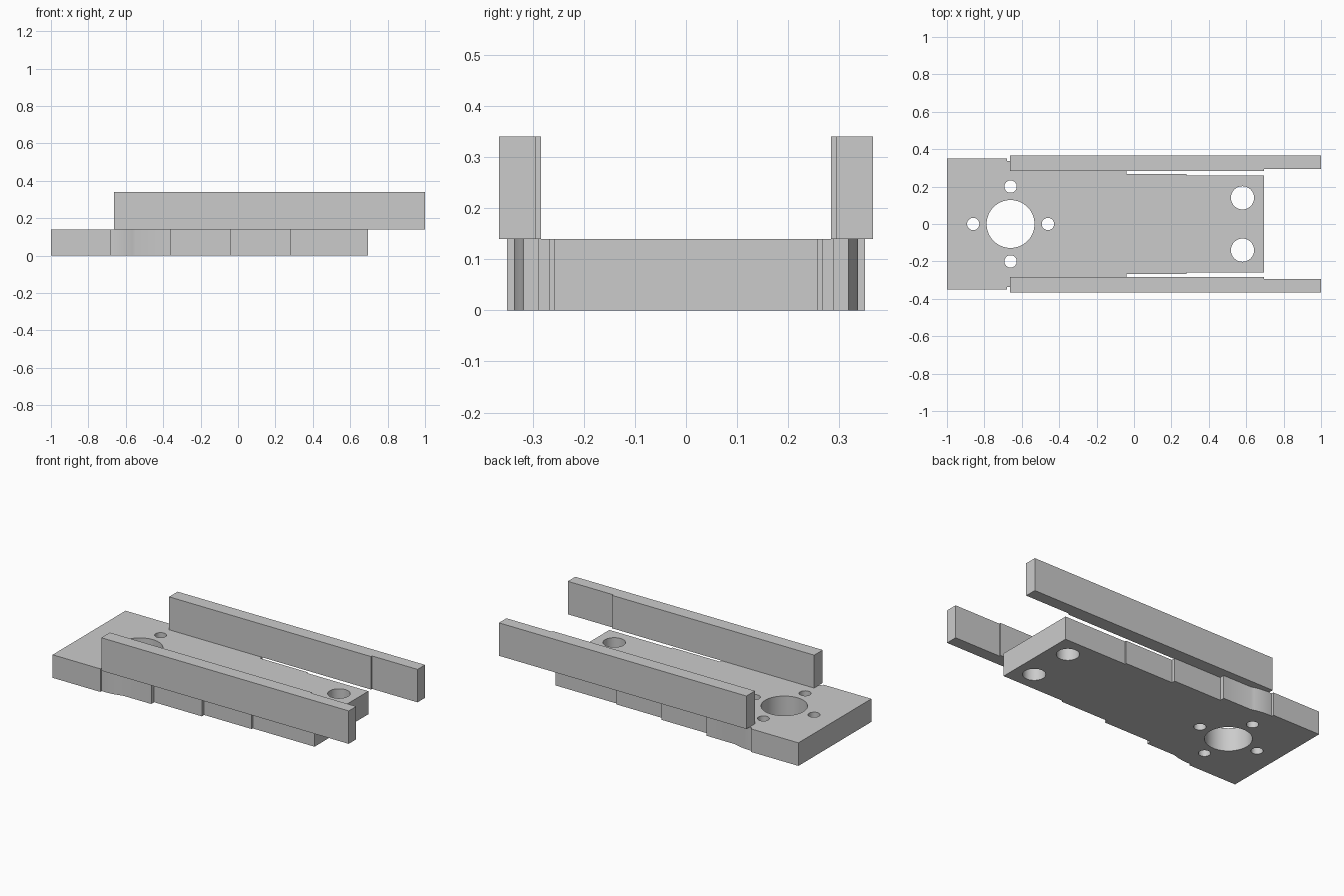
import bpy, bmesh, math

if "Cube" in bpy.data.objects:
    bpy.data.objects.remove(bpy.data.objects["Cube"], do_unlink=True)

PLATE_TOP, RAIL_TOP = 0.14, 0.34
BORE_X = -0.66

grey = bpy.data.materials.new("light_grey")
grey.use_nodes = True
grey.diffuse_color = (0.6, 0.6, 0.6, 1)
grey.node_tree.nodes["Principled BSDF"].inputs["Base Color"].default_value = (0.6, 0.6, 0.6, 1)


def prism(name, outline, z0, z1):
    """Extrude a closed flat outline from z0 to z1."""
    bm = bmesh.new()
    face = bm.faces.new([bm.verts.new((x, y, z0)) for x, y in outline])
    top = bmesh.ops.extrude_face_region(bm, geom=[face])["geom"]
    bmesh.ops.translate(bm, vec=(0, 0, z1 - z0),
                        verts=[v for v in top if isinstance(v, bmesh.types.BMVert)])
    bmesh.ops.recalc_face_normals(bm, faces=bm.faces)
    mesh = bpy.data.meshes.new(name)
    bm.to_mesh(mesh)
    bm.free()
    mesh.materials.append(grey)
    obj = bpy.data.objects.new(name, mesh)
    bpy.context.collection.objects.link(obj)
    return obj


def circle(x, y, r, n):
    return [(x + r * math.cos(math.tau * i / n), y + r * math.sin(math.tau * i / n))
            for i in range(n)]


# Base plate: stepped sides with an arc concentric with the main bore
half = [(-1, 0.35), (-0.68, 0.35)]
for i in range(9):
    x = -0.68 + 0.13 * i / 8
    half.append((x, math.sqrt(0.337 ** 2 - (x - BORE_X) ** 2)))
width = 0.318
for x, next_width in ((-0.36, 0.29), (-0.04, 0.268), (0.28, 0.258)):
    half += [(x, width), (x, next_width)]
    width = next_width
half.append((0.695, width))
plate = prism("base_plate", half + [(x, -y) for x, y in reversed(half)], 0, PLATE_TOP)

# Holes: main bore, four screw holes around it, two mounting holes
holes = [(BORE_X, 0, 0.128, 64)]
for dx, dy in ((0.2, 0), (-0.2, 0), (0, 0.2), (0, -0.2)):
    holes.append((BORE_X + dx, dy, 0.033, 32))
for side in (1, -1):
    holes.append((0.58, 0.14 * side, 0.062, 48))

cutters = []
for hole in holes:
    cutter = prism("hole_cutter", circle(*hole), -0.1, PLATE_TOP + 0.1)
    cutter.hide_render = True
    mod = plate.modifiers.new("hole", "BOOLEAN")
    mod.operation = "DIFFERENCE"
    mod.solver = "EXACT"
    mod.object = cutter
    cutters.append(cutter)

# Bake the holes into the plate and drop the cutters
graph = bpy.context.evaluated_depsgraph_get()
cut_mesh = bpy.data.meshes.new_from_object(plate.evaluated_get(graph))
plate.modifiers.clear()
plate.data = cut_mesh
for cutter in cutters:
    bpy.data.objects.remove(cutter, do_unlink=True)

# Side rails: thinner past the end of the plate
rail = [(-0.662, 0.366), (1, 0.366), (1, 0.294), (0.695, 0.294),
        (0.695, 0.284), (-0.662, 0.284)]
parts = [plate]
for name, side in (("left_rail", 1), ("right_rail", -1)):
    parts.append(prism(name, [(x, y * side) for x, y in rail], PLATE_TOP, RAIL_TOP))

# Smooth the round walls, keep the edges sharp
bpy.ops.object.select_all(action="DESELECT")
for obj in parts:
    obj.select_set(True)
bpy.context.view_layer.objects.active = plate
bpy.ops.object.shade_smooth_by_angle(angle=math.radians(30))
